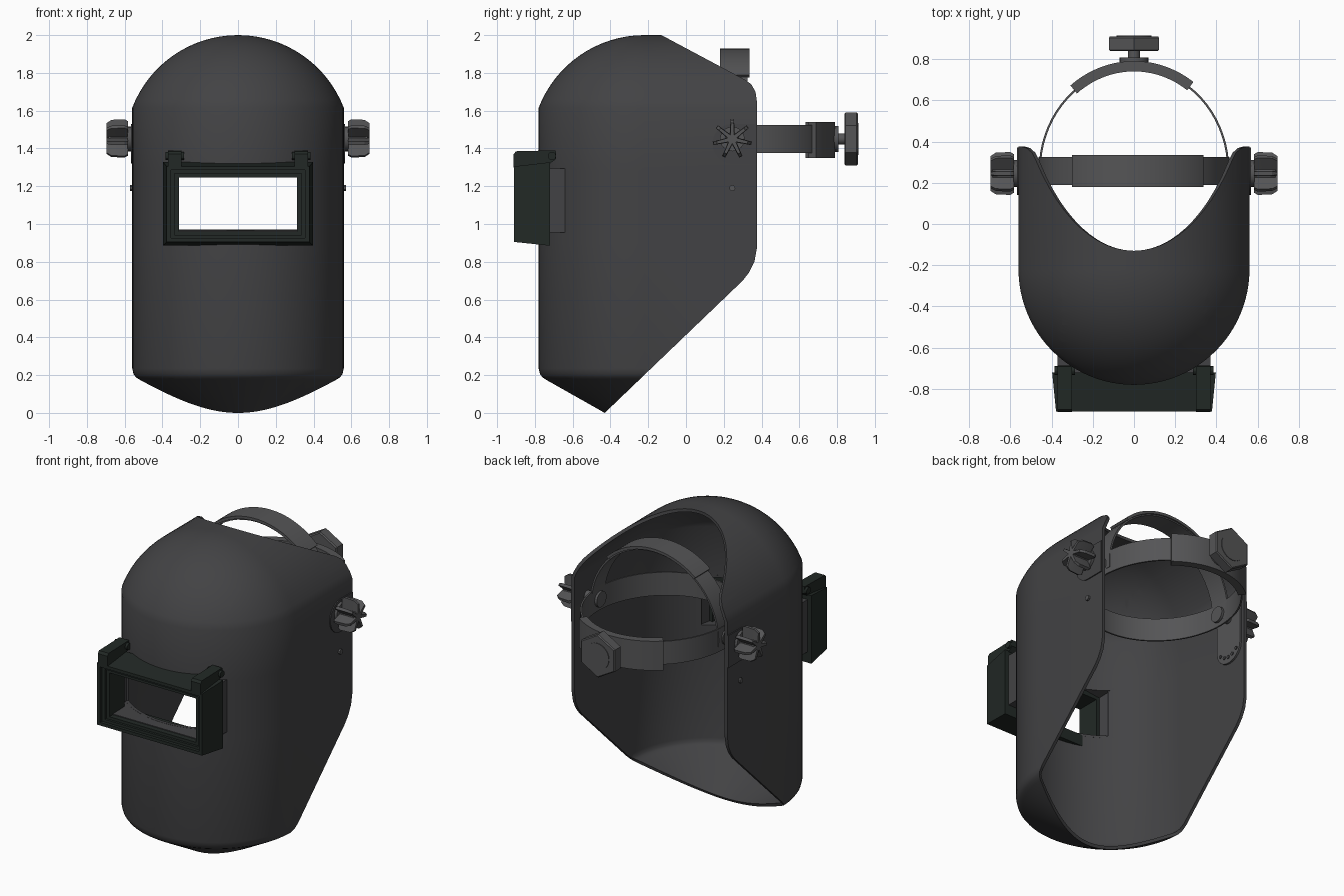
import bpy, bmesh, math
from math import sin, cos, pi, radians
from mathutils import Vector, Matrix

if "Cube" in bpy.data.objects:
    bpy.data.objects.remove(bpy.data.objects["Cube"])


def material(name, rgb):
    m = bpy.data.materials.new(name)
    m.diffuse_color = (*rgb, 1)
    m.use_nodes = True
    m.node_tree.nodes["Principled BSDF"].inputs["Base Color"].default_value = m.diffuse_color
    return m


SHELL = material("shell_grey", (0.055, 0.055, 0.058))
STRAP = material("strap_grey", (0.09, 0.09, 0.093))
FRAME = material("frame_dark_green", (0.016, 0.022, 0.019))


def finish(name, bm, mat, angle=30):
    me = bpy.data.meshes.new(name)
    bm.to_mesh(me)
    bm.free()
    ob = bpy.data.objects.new(name, me)
    bpy.context.collection.objects.link(ob)
    me.materials.append(mat)
    bpy.ops.object.select_all(action='DESELECT')
    ob.select_set(True)
    bpy.context.view_layer.objects.active = ob
    if angle:
        bpy.ops.object.shade_smooth_by_angle(angle=radians(angle))
    return ob


def loft(name, loops, mat, ring=False, caps=True):
    """Bridge equal-length point loops; ring closes last to first."""
    bm = bmesh.new()
    rows = [[bm.verts.new(p) for p in lp] for lp in loops]
    n = len(rows[0])
    pairs = list(zip(rows, rows[1:])) + ([(rows[-1], rows[0])] if ring else [])
    for a, b in pairs:
        for i in range(n):
            j = (i + 1) % n
            bm.faces.new((a[i], a[j], b[j], b[i]))
    if caps and not ring:
        bm.faces.new(rows[0])
        bm.faces.new(rows[-1])
    bmesh.ops.recalc_face_normals(bm, faces=bm.faces)
    return finish(name, bm, mat)


def prism(name, pts, x0, x1, mat):
    return loft(name, [[(x, y, z) for y, z in pts] for x in (x0, x1)], mat)


def cyl(name, p0, p1, r, mat, seg=24):
    p0, p1 = Vector(p0), Vector(p1)
    d = p1 - p0
    bm = bmesh.new()
    mtx = Matrix.Translation((p0 + p1) / 2) @ d.to_track_quat('Z', 'Y').to_matrix().to_4x4()
    bmesh.ops.create_cone(bm, cap_ends=True, segments=seg, radius1=r, radius2=r,
                          depth=d.length, matrix=mtx)
    return finish(name, bm, mat)


# Shell: a profile swept round the front and straight back along the sides
R, CY = 0.56, -0.22
profile = [(0.15, -0.034), (0.52, 0.175), (0.54, 0.188), (0.553, 0.206), (R, 0.235), (R, 0.9)]
a0 = math.asin(R / 0.6)
profile += [(0.6 * sin(a0 * (1 - k / 16)), 1.4 + 0.6 * cos(a0 * (1 - k / 16))) for k in range(17)]
stations = [(0.4, 0), (0.1, 0)] + [(0, pi * k / 48) for k in range(49)] + [(0.1, pi), (0.4, pi)]
bm = bmesh.new()
grid = []
for yb, a in stations:
    y0 = yb if yb else CY
    grid.append([bm.verts.new((r * cos(a), y0 - r * sin(a), z)) for r, z in profile])
for c0, c1 in zip(grid, grid[1:]):
    for i in range(len(profile) - 1):
        bm.faces.new((c0[i], c1[i], c1[i + 1], c0[i + 1]))
bmesh.ops.remove_doubles(bm, verts=bm.verts, dist=1e-5)


def cut(co, no, drop=False):
    bmesh.ops.bisect_plane(bm, geom=bm.verts[:] + bm.edges[:] + bm.faces[:],
                           plane_co=co, plane_no=no, clear_outer=drop, dist=1e-5)


# Trim the open back along its side outline
outline = [(-0.13, 2.0), (0.31, 1.765), (0.345, 1.74), (0.368, 1.70), (0.375, 1.65),
           (0.375, 0.87), (0.362, 0.80), (0.335, 0.745), (0.30, 0.70), (-0.43, 0.0)]
for (ya, za), (yb, zb) in zip(outline, outline[1:]):
    cut((0, ya, za), (0, za - zb, yb - ya), True)
# Window opening
WX, WZ0, WZ1 = 0.35, 0.97, 1.28
for x in (-WX, WX):
    cut((x, 0, 0), (1, 0, 0))
for z in (WZ0, WZ1):
    cut((0, 0, z), (0, 0, 1))
hole = []
for f in bm.faces:
    c = f.calc_center_median()
    if abs(c.x) < WX and WZ0 < c.z < WZ1 and c.y < -0.4:
        hole.append(f)
bmesh.ops.delete(bm, geom=hole, context='FACES')
bmesh.ops.recalc_face_normals(bm, faces=bm.faces)
front = min(bm.faces, key=lambda f: f.calc_center_median().y)
if front.normal.y > 0:
    bmesh.ops.reverse_faces(bm, faces=bm.faces)
shell = finish("helmet_shell", bm, SHELL, 0)
mod = shell.modifiers.new("thickness", 'SOLIDIFY')
mod.thickness, mod.offset = 0.02, -1
bpy.ops.object.modifier_apply(modifier=mod.name)
bpy.ops.object.shade_smooth_by_angle(angle=radians(30))


# Window collar: funnel whose rear edge follows the shell
def rect(hx, z0, z1, yf, n=12):
    xs = [-hx + 2 * hx * k / n for k in range(n + 1)]
    return [(x, yf(x), z0) for x in xs] + [(x, yf(x), z1) for x in reversed(xs)]


def on_shell(x):
    return CY - math.sqrt(0.54 ** 2 - x * x)


loft("window_collar", [rect(0.37, 0.955, 1.295, on_shell), rect(0.37, 0.955, 1.295, lambda x: -0.84),
                       rect(0.315, 0.965, 1.245, lambda x: -0.84),
                       rect(0.35, 0.97, 1.28, on_shell)], SHELL, ring=True)


# Lens frame: tapered box with a stepped opening
def box_loop(hx, z0, z1, y):
    return [(-hx, y, z0), (hx, y, z0), (hx, y, z1), (-hx, y, z1)]


loft("lens_frame", [box_loop(0.397, 0.885, 1.327, -0.72), box_loop(0.378, 0.905, 1.305, -0.91),
                    box_loop(0.355, 0.925, 1.285, -0.91), box_loop(0.355, 0.925, 1.285, -0.89),
                    box_loop(0.335, 0.942, 1.267, -0.89), box_loop(0.335, 0.942, 1.267, -0.875),
                    box_loop(0.312, 0.96, 1.245, -0.875), box_loop(0.312, 0.96, 1.245, -0.72)],
     FRAME, ring=True)
for s, side in ((-1, "left"), (1, "right")):
    prism(f"frame_hinge_{side}", [(-0.912, 1.30), (-0.912, 1.37), (-0.90, 1.385), (-0.69, 1.39),
                                  (-0.687, 1.345), (-0.72, 1.32)], s * 0.30, s * 0.37, FRAME)
    cyl(f"hinge_pin_{side}", (s * 0.285, -0.71, 1.36), (s * 0.385, -0.71, 1.36), 0.022, FRAME, 12)


# Headband and crown straps: rectangular sections along arcs
def band(name, t0, t1, n, grow, thick, z0, z1, ring=False):
    loops = []
    for k in range(n + (0 if ring else 1)):
        t = radians(t0 + (t1 - t0) * k / n)
        p = [((0.46 + g) * cos(t), 0.26 + (0.5 + g) * sin(t)) for g in (grow, grow + thick)]
        loops.append([(*p[0], z0), (*p[1], z0), (*p[1], z1), (*p[0], z1)])
    return loft(name, loops, STRAP, ring=ring)


def crown(name, t0, t1, r0, r1, y0, y1):
    loops = []
    for k in range(33):
        t = radians(t0 + (t1 - t0) * k / 32)
        loops.append([(r * cos(t), y, 1.45 + r * sin(t))
                      for r, y in ((r0, y0), (r1, y0), (r1, y1), (r0, y1))])
    return loft(name, loops, STRAP)


band("headband", 0, 360, 72, -0.008, 0.01, 1.375, 1.525, True)
band("ratchet_cover", 54, 129, 24, -0.02, 0.05, 1.35, 1.54)
crown("crown_strap", -5, 185, 0.452, 0.464, 0.19, 0.325)
crown("crown_strap_overlap", 45, 129, 0.46, 0.478, 0.18, 0.335)

# Rear ratchet knob: hexagonal, point up
cyl("ratchet_base", (0, 0.77, 1.45), (0, 0.807, 1.45), 0.07, STRAP)
cyl("ratchet_stem", (0, 0.78, 1.45), (0, 0.85, 1.45), 0.03, STRAP)


def hex_loop(r, y):
    return [(r * sin(k * pi / 3), y, 1.45 + r * cos(k * pi / 3)) for k in range(6)]


loft("ratchet_knob", [hex_loop(0.132, 0.838), hex_loop(0.141, 0.845), hex_loop(0.141, 0.903),
                      hex_loop(0.134, 0.91)], STRAP)
cyl("ratchet_knob_face", (0, 0.90, 1.45), (0, 0.914, 1.45), 0.085, STRAP)


# Side pivots: star knob, plates, bolt and rivet, mirrored
def star(x, scale):
    pts = []
    for k in range(7):
        a = 2 * pi * k / 7
        for da, r in ((-0.09, 0.105), (0.09, 0.105), (pi / 7, 0.03)):
            pts.append((x, 0.245 + scale * r * sin(a + da), 1.45 + scale * r * cos(a + da)))
    return pts


tab = [(0.372, 1.53)] + [(0.245 - 0.105 * sin(pi * k / 12), 1.425 + 0.105 * cos(pi * k / 12))
                         for k in range(13)] + [(0.372, 1.32)]
inner = [(0.35, 1.52), (0.14, 1.52)] + [(0.245 - 0.105 * cos(pi * k / 12), 1.25 - 0.1 * sin(pi * k / 12))
                                        for k in range(13)]
for s, side in ((-1, "left"), (1, "right")):
    loft(f"pivot_knob_{side}", [star(s * 0.583, 0.9), star(s * 0.6, 1), star(s * 0.67, 0.97),
                                star(s * 0.697, 0.8)], STRAP)
    cyl(f"pivot_hub_{side}", (s * 0.56, 0.245, 1.45), (s * 0.685, 0.245, 1.45), 0.036, STRAP)
    cyl(f"pivot_washer_{side}", (s * 0.56, 0.245, 1.45), (s * 0.585, 0.245, 1.45), 0.065, STRAP)
    prism(f"pivot_tab_{side}", tab, s * 0.555, s * 0.567, SHELL)
    cyl(f"pivot_bolt_{side}", (s * 0.44, 0.245, 1.45), (s * 0.57, 0.245, 1.45), 0.03, STRAP)
    cyl(f"pivot_boss_{side}", (s * 0.435, 0.245, 1.45), (s * 0.472, 0.245, 1.45), 0.05, STRAP)
    cyl(f"stop_rivet_{side}", (s * 0.53, 0.245, 1.19), (s * 0.572, 0.245, 1.19), 0.016, STRAP, 12)

# Angle adjuster inside the left wall, with a row of pegs
prism("angle_adjuster", inner, -0.545, -0.528, STRAP)
for k in range(5):
    y = 0.245 + (k - 2) * 0.036
    z = 1.19 + 0.008 * (k - 2) ** 2
    cyl(f"adjuster_peg_{k + 1}", (-0.535, y, z), (-0.523, y, z), 0.011, SHELL, 12)
